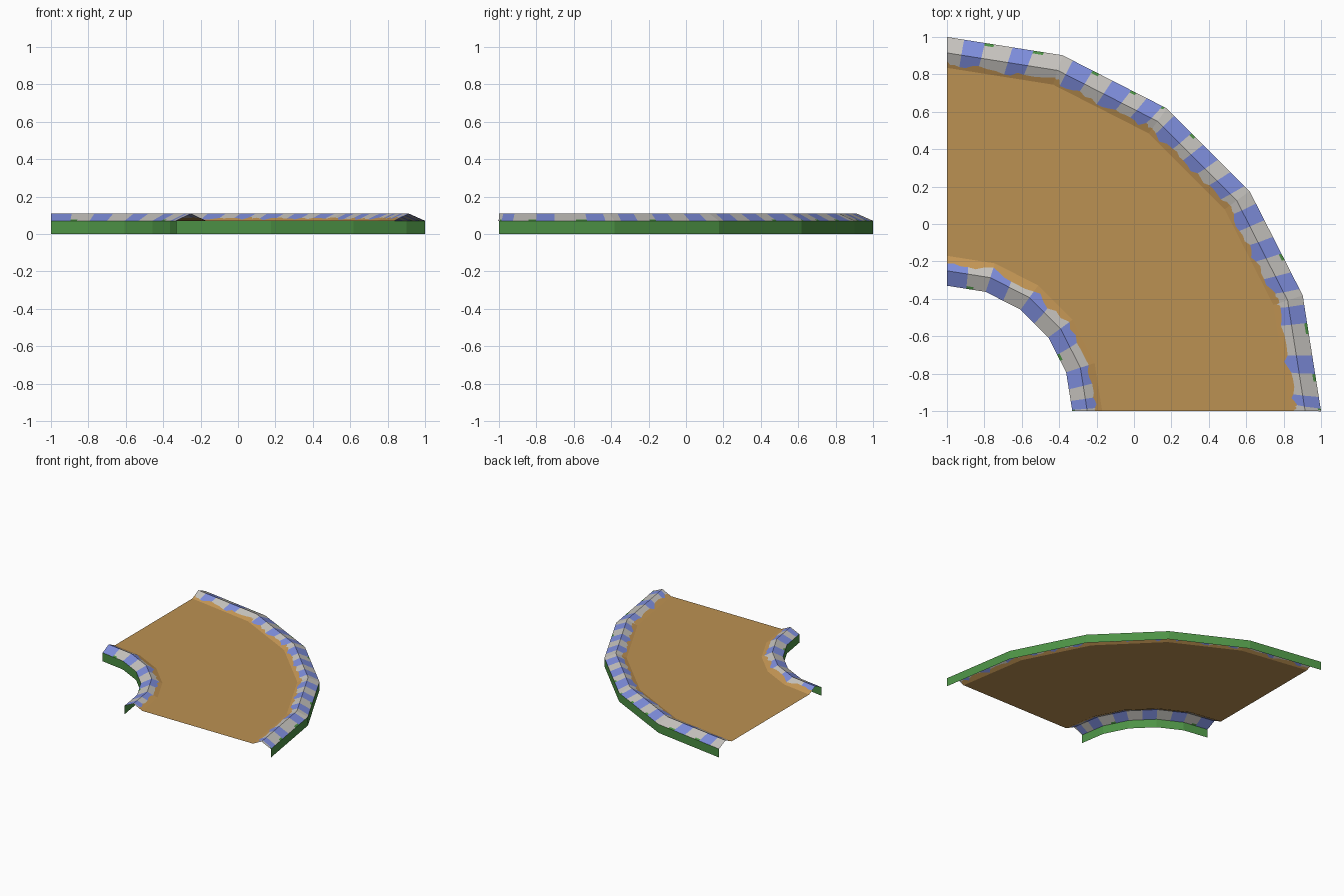
import bpy, bmesh, math, random

if "Cube" in bpy.data.objects:
    bpy.data.objects.remove(bpy.data.objects["Cube"])

random.seed(4)
SEGS, STEP = 5, math.radians(18)
Z_BASE, Z_CREST = 0.07, 0.108


def material(name, rgb):
    m = bpy.data.materials.new(name)
    m.diffuse_color = (*rgb, 1)
    m.use_nodes = True
    m.node_tree.nodes["Principled BSDF"].inputs["Base Color"].default_value = m.diffuse_color
    return m


SAND = material("sand_road", (0.50, 0.285, 0.085))
GREY = material("kerb_grey", (0.57, 0.55, 0.52))
BLUE = material("kerb_blue", (0.21, 0.27, 0.72))
GREEN = material("grass_green", (0.075, 0.29, 0.06))
EDGE = material("kerb_sand", (0.56, 0.31, 0.09))


def point(r, t, z):
    """Point on the five-sided bend of corner radius r; t runs 0..5 along it."""
    i = min(int(t), SEGS - 1)
    f = t - i
    a, b = i * STEP, (i + 1) * STEP
    x = r * ((1 - f) * math.sin(a) + f * math.sin(b))
    y = r * ((1 - f) * math.cos(a) + f * math.cos(b))
    return (x - 1, y - 1, z)


def grid_object(name, rows, mats, pick, flip):
    """Skin rows of points; pick(row, column) gives the material slot."""
    bm = bmesh.new()
    vs = [[bm.verts.new(p) for p in row] for row in rows]
    for j in range(len(vs) - 1):
        for i in range(len(vs[0]) - 1):
            q = [vs[j][i], vs[j][i + 1], vs[j + 1][i + 1], vs[j + 1][i]]
            f = bm.faces.new(q[::-1] if flip else q)
            f.material_index = pick(j, i)
    me = bpy.data.meshes.new(name)
    bm.to_mesh(me)
    bm.free()
    for m in mats:
        me.materials.append(m)
    bpy.context.collection.objects.link(bpy.data.objects.new(name, me))


def plain_strip(name, r0, z0, r1, z1, mat, flip=False):
    rows = [[point(r, t, z) for t in range(SEGS + 1)] for r, z in ((r0, z0), (r1, z1))]
    grid_object(name, rows, [mat], lambda j, i: 0, flip)


def kerb(name, r_edge, r_crest, r_toe, stripes, paint_depth):
    """Ridged kerb with hand-painted stripes and a ragged sandy foot."""
    # columns: (t, blue?, fixed?, green chip?) with each stripe cut in three
    cols = []
    for s, pairs in enumerate(stripes):
        marks = [(0.0, False)]
        for a, b in pairs:
            if a < 0.01:
                marks = []
            marks += [(a, True), (b, False)]
        ends = [m[0] for m in marks[1:]] + [1.0]
        for k, ((a, blue), e) in enumerate(zip(marks, ends)):
            for n in range(3):
                f = a + (e - a) * n / 3
                chip = n == 0 and not blue and f > 0.01 and random.random() < 0.5
                cols.append((s + f, blue, f < 0.001, chip))
    cols.append((float(SEGS), False, True, False))

    # rings from the outside edge over the crest to the road
    rings = [(0, 0), (0, 0.18), (0, 1), (1, paint_depth), (1, 1)]
    rows = []
    for j, (side, depth) in enumerate(rings):
        row = []
        for t, blue, fixed, chip in cols:
            d = depth
            if j == 3:
                d += random.uniform(-0.17, 0.17) + (0.07 if blue else -0.03)
            shift = 0 if fixed else (0.02, 0.015, 0, -0.015, -0.015)[j]
            if side == 0:
                r, z = r_edge + (r_crest - r_edge) * d, Z_BASE + (Z_CREST - Z_BASE) * d
            else:
                r, z = r_crest + (r_toe - r_crest) * d, Z_CREST + (Z_BASE - Z_CREST) * d
            row.append(point(r, t + shift, z))
        rows.append(row)

    def pick(j, i):
        if j == 3:
            return 2
        if j == 0 and cols[i][3]:
            return 3
        return 1 if cols[i][1] else 0

    grid_object(name, rows, [GREY, BLUE, EDGE, GREEN], pick, r_edge > r_toe)


# Road surface
plain_strip("road", 0.83, Z_BASE, 1.835, Z_BASE, SAND)

# Grass skirts below both kerbs
plain_strip("outer_skirt", 2.0, 0, 2.0, Z_BASE, GREEN, True)
plain_strip("inner_skirt", 0.67, 0, 0.67, Z_BASE, GREEN)

# Striped kerbs: start and end of each blue stripe, per segment of the bend
outer = [
    [(0.13, 0.31), (0.55, 0.73)],
    [(0.08, 0.27), (0.46, 0.64), (0.79, 0.94)],
    [(0.07, 0.28), (0.42, 0.60), (0.75, 0.92)],
    [(0.10, 0.26), (0.42, 0.58), (0.76, 0.92)],
    [(0.06, 0.22), (0.50, 0.66), (0.86, 0.96)],
]
inner = [[(0.0, 0.48)]] * 4 + [[(0.0, 0.42), (0.72, 0.95)]]
kerb("outer_kerb", 2.0, 1.915, 1.835, outer, 0.65)
kerb("inner_kerb", 0.67, 0.75, 0.83, inner, 0.52)
